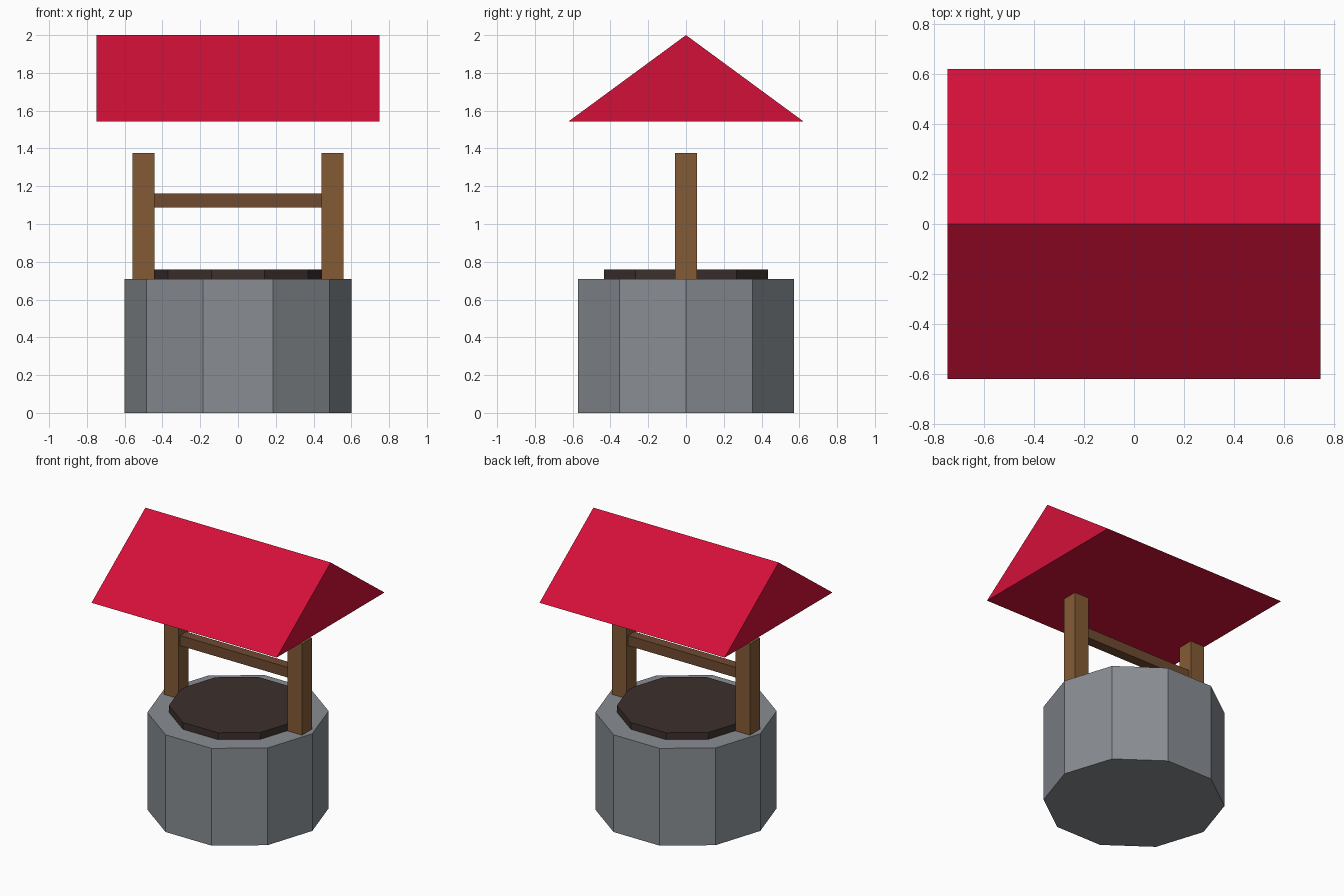
import bpy, bmesh, math

if "Cube" in bpy.data.objects:
    bpy.data.objects.remove(bpy.data.objects["Cube"])


def material(name, color):
    mat = bpy.data.materials.new(name)
    mat.diffuse_color = (*color, 1)
    mat.use_nodes = True
    mat.node_tree.nodes["Principled BSDF"].inputs["Base Color"].default_value = mat.diffuse_color
    return mat


def prism(name, profile, to_3d, start, end, mat):
    """Extrude a closed 2D profile between two depths."""
    bm = bmesh.new()
    face = bm.faces.new([bm.verts.new(to_3d(a, b, start)) for a, b in profile])
    ext = bmesh.ops.extrude_face_region(bm, geom=[face])
    shift = [q - p for p, q in zip(to_3d(0, 0, start), to_3d(0, 0, end))]
    verts = [g for g in ext["geom"] if isinstance(g, bmesh.types.BMVert)]
    bmesh.ops.translate(bm, verts=verts, vec=shift)
    bmesh.ops.recalc_face_normals(bm, faces=bm.faces)
    mesh = bpy.data.meshes.new(name)
    bm.to_mesh(mesh)
    bm.free()
    mesh.materials.append(mat)
    obj = bpy.data.objects.new(name, mesh)
    bpy.context.collection.objects.link(obj)
    return obj


def decagon(r):
    return [(r * math.cos(i * math.pi / 5), r * math.sin(i * math.pi / 5)) for i in range(10)]


def rect(cx, cy, w, h):
    return [(cx - w / 2, cy - h / 2), (cx + w / 2, cy - h / 2),
            (cx + w / 2, cy + h / 2), (cx - w / 2, cy + h / 2)]


def up(a, b, d):
    return (a, b, d)


def along_x(a, b, d):
    return (d, a, b)


stone = material("stone", (0.25, 0.27, 0.29))
dark = material("dark_shaft", (0.045, 0.03, 0.027))
wood = material("wood", (0.23, 0.105, 0.035))
bar_wood = material("bar_wood", (0.16, 0.07, 0.03))
red = material("red_roof", (0.65, 0.005, 0.04))

# Ten-sided stone wall and dark inner disc
prism("stone_wall", decagon(0.6), up, 0, 0.71, stone)
prism("well_opening", decagon(0.457), up, 0.66, 0.76, dark)

# Posts
for side, x in (("left", -0.5), ("right", 0.5)):
    prism(side + "_post", rect(x, 0, 0.116, 0.116), up, 0.70, 1.376, wood)

# Crossbar between the posts
prism("crossbar", rect(0, 1.125, 0.074, 0.074), along_x, -0.47, 0.47, bar_wood)

# Gabled roof
prism("roof", [(-0.622, 1.543), (0.622, 1.543), (0, 2.0)], along_x, -0.748, 0.748, red)
